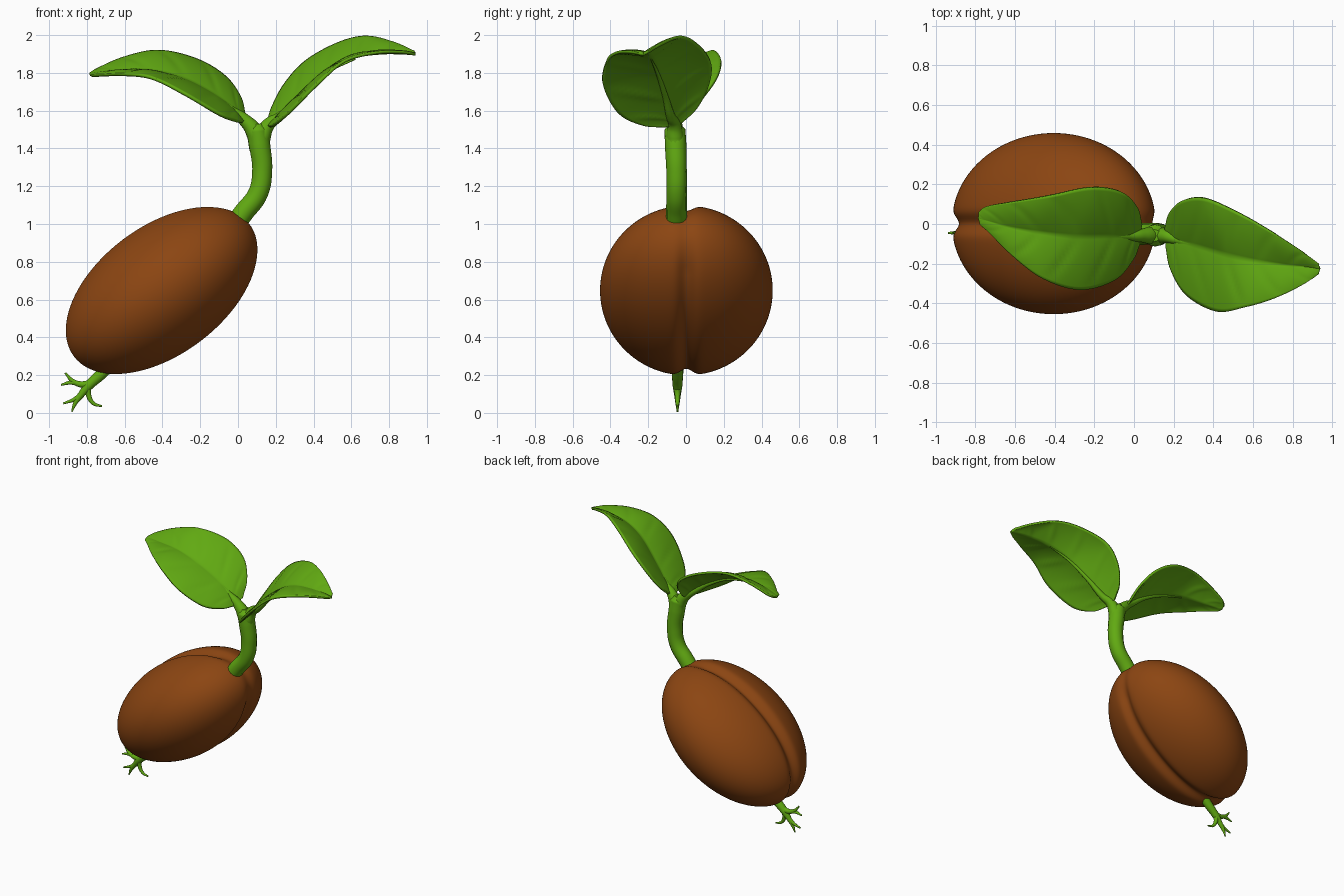
import bpy, bmesh, math
from mathutils import Vector, Matrix

if "Cube" in bpy.data.objects:
    bpy.data.objects.remove(bpy.data.objects["Cube"])


def material(name, rgb):
    m = bpy.data.materials.new(name)
    m.diffuse_color = (*rgb, 1)
    m.use_nodes = True
    m.node_tree.nodes["Principled BSDF"].inputs["Base Color"].default_value = m.diffuse_color
    return m


BROWN = material("seed_brown", (0.26, 0.06, 0.006))
GREEN = material("leaf_green", (0.12, 0.40, 0.006))


def add_mesh(name, bm, mat):
    me = bpy.data.meshes.new(name)
    bmesh.ops.recalc_face_normals(bm, faces=bm.faces)
    for f in bm.faces:
        f.smooth = True
    bm.to_mesh(me)
    bm.free()
    ob = bpy.data.objects.new(name, me)
    bpy.context.collection.objects.link(ob)
    me.materials.append(mat)
    return ob


def tube(name, paths, mat):
    """Tapered tubes; every path point is (x, y, z, radius)."""
    cu = bpy.data.curves.new(name, 'CURVE')
    cu.dimensions = '3D'
    cu.bevel_depth = 1
    cu.bevel_resolution = 5
    cu.resolution_u = 10
    cu.use_fill_caps = True
    for path in paths:
        sp = cu.splines.new('BEZIER')
        sp.bezier_points.add(len(path) - 1)
        for p, (x, y, z, r) in zip(sp.bezier_points, path):
            p.co = (x, y, z)
            p.radius = r
            p.handle_left_type = p.handle_right_type = 'AUTO'
    cu.materials.append(mat)
    ob = bpy.data.objects.new(name, cu)
    bpy.context.collection.objects.link(ob)
    bpy.ops.object.select_all(action='DESELECT')
    ob.select_set(True)
    bpy.context.view_layer.objects.active = ob
    bpy.ops.object.convert(target='MESH')
    bpy.ops.object.shade_smooth_by_angle(angle=math.radians(60))
    return ob


def spline(pts, t):
    """Catmull-Rom point at t in 0..1."""
    n = len(pts) - 1
    i = min(int(t * n), n - 1)
    f = t * n - i
    b, c = Vector(pts[i]), Vector(pts[i + 1])
    a = Vector(pts[i - 1]) if i > 0 else 2 * b - c
    d = Vector(pts[i + 2]) if i + 2 <= n else 2 * c - b
    return 0.5 * (2 * b + (c - a) * f + (2 * a - 5 * b + 4 * c - d) * f * f
                  + (3 * b - a - 3 * c + d) * f ** 3)


def leaf(name, mid, back, front, nu=64, nv=16):
    """Blade lofted from the midrib to both edges, with shallow side veins."""
    bm = bmesh.new()
    rows = []
    for i in range(nu + 1):
        u = i / nu
        m, edges = spline(mid, u), (spline(front, u), spline(back, u))
        row = []
        for j in range(-nv, nv + 1):
            v = abs(j) / nv
            e = edges[j > 0]
            p = m.lerp(e, v)
            width = (e - m).length
            p.z += 0.22 * width * v * (1 - v)
            vein = (u * 6 - v * 0.9) % 1 - 0.5
            p.z -= 0.006 * math.exp(-(vein / 0.1) ** 2) * v * (1 - v) * 4 * min(1, width * 5)
            row.append(bm.verts.new(p))
        rows.append(row)
    for a, b in zip(rows, rows[1:]):
        for j in range(2 * nv):
            bm.faces.new((a[j], a[j + 1], b[j + 1], b[j]))
    ob = add_mesh(name, bm, GREEN)
    s = ob.modifiers.new("thickness", 'SOLIDIFY')
    s.thickness = 0.016
    s.offset = 0
    return ob


# Seed: tilted ellipsoid with a groove all round its y = 0 plane, fading by the stem
bm = bmesh.new()
bmesh.ops.create_uvsphere(bm, u_segments=96, v_segments=120, radius=1)
bmesh.ops.rotate(bm, verts=bm.verts, matrix=Matrix.Rotation(math.pi / 2, 3, 'X'))
for v in bm.verts:
    x, y, z = v.co.x * 0.59, v.co.y * 0.457, v.co.z * 0.345
    fade = min(1, max(0.3, (0.62 - x) / 0.15))
    r = math.hypot(x, z)
    k = 1 - 0.04 * fade * math.exp(-(y / 0.042) ** 2) / max(r, 0.2)
    v.co = (x * k, y, z * k)
bmesh.ops.rotate(bm, verts=bm.verts, matrix=Matrix.Rotation(-math.radians(37), 3, 'Y'))
bmesh.ops.translate(bm, verts=bm.verts, vec=(-0.405, 0.002, 0.648))
add_mesh("seed", bm, BROWN)

# Leaves
left_mid = [(0.03, -0.05, 1.54), (-0.03, -0.06, 1.61), (-0.14, -0.06, 1.69), (-0.3, -0.06, 1.77),
            (-0.47, -0.04, 1.81), (-0.62, -0.015, 1.81), (-0.73, 0.015, 1.80), (-0.785, 0.03, 1.79)]
leaf("left_leaf", left_mid,
     [(0.035, 0, 1.57), (0.01, 0.09, 1.67), (-0.07, 0.165, 1.78), (-0.22, 0.185, 1.87),
      (-0.42, 0.145, 1.915), (-0.6, 0.115, 1.88), (-0.74, 0.09, 1.82), (-0.78, 0.06, 1.795)],
     [(0.025, -0.1, 1.54), (-0.01, -0.18, 1.545), (-0.1, -0.28, 1.58), (-0.27, -0.33, 1.68),
      (-0.45, -0.28, 1.77), (-0.6, -0.17, 1.79), (-0.72, -0.05, 1.787), (-0.775, 0, 1.785)])
right_mid = [(0.165, -0.06, 1.52), (0.22, -0.08, 1.58), (0.33, -0.11, 1.69), (0.48, -0.155, 1.82),
             (0.62, -0.185, 1.885), (0.76, -0.205, 1.905), (0.87, -0.215, 1.905), (0.94, -0.225, 1.9)]
leaf("right_leaf", right_mid,
     [(0.16, -0.02, 1.54), (0.185, 0.06, 1.62), (0.25, 0.12, 1.74), (0.36, 0.13, 1.86),
      (0.53, 0.055, 1.955), (0.68, -0.03, 1.99), (0.83, -0.125, 1.955), (0.93, -0.2, 1.91)],
     [(0.165, -0.11, 1.515), (0.19, -0.23, 1.525), (0.27, -0.36, 1.59), (0.42, -0.44, 1.74),
      (0.56, -0.42, 1.86), (0.72, -0.37, 1.905), (0.86, -0.3, 1.91), (0.93, -0.25, 1.9)])


# Stem, forking into the leaf stalks that run on as ribs under the blades
def rib(mid):
    return [(x, y, z - 0.012, r) for (x, y, z), r in zip(mid[1:5], (0.024, 0.015, 0.009, 0.004))]


tube("stem", [
    [(-0.03, -0.05, 0.98, 0.055), (0.03, -0.05, 1.06, 0.055), (0.105, -0.05, 1.16, 0.054),
     (0.128, -0.05, 1.28, 0.054), (0.115, -0.055, 1.42, 0.057), (0.105, -0.058, 1.5, 0.055),
     (0.103, -0.058, 1.53, 0.03)],
    [(0.11, -0.055, 1.4, 0.05), (0.085, -0.058, 1.49, 0.046), (0.035, -0.058, 1.55, 0.034)] + rib(left_mid),
    [(0.118, -0.055, 1.4, 0.05), (0.13, -0.058, 1.47, 0.046), (0.165, -0.062, 1.53, 0.034)] + rib(right_mid),
], GREEN)

# Roots: one main root and flat forked branches
Y = -0.045
tube("roots", [[(x, Y, z, r) for x, z, r in path] for path in (
    [(-0.66, 0.27, 0.034), (-0.73, 0.2, 0.03), (-0.79, 0.145, 0.026), (-0.835, 0.09, 0.017), (-0.86, 0.055, 0.012), (-0.88, 0.006, 0.004)],
    [(-0.77, 0.16, 0.022), (-0.82, 0.15, 0.018), (-0.87, 0.165, 0.013), (-0.915, 0.212, 0.005)],
    [(-0.85, 0.158, 0.014), (-0.89, 0.16, 0.011), (-0.937, 0.148, 0.005)],
    [(-0.82, 0.11, 0.016), (-0.86, 0.075, 0.012), (-0.925, 0.05, 0.005)],
    [(-0.795, 0.145, 0.02), (-0.79, 0.09, 0.014), (-0.765, 0.05, 0.01), (-0.72, 0.035, 0.005)])], GREEN)
